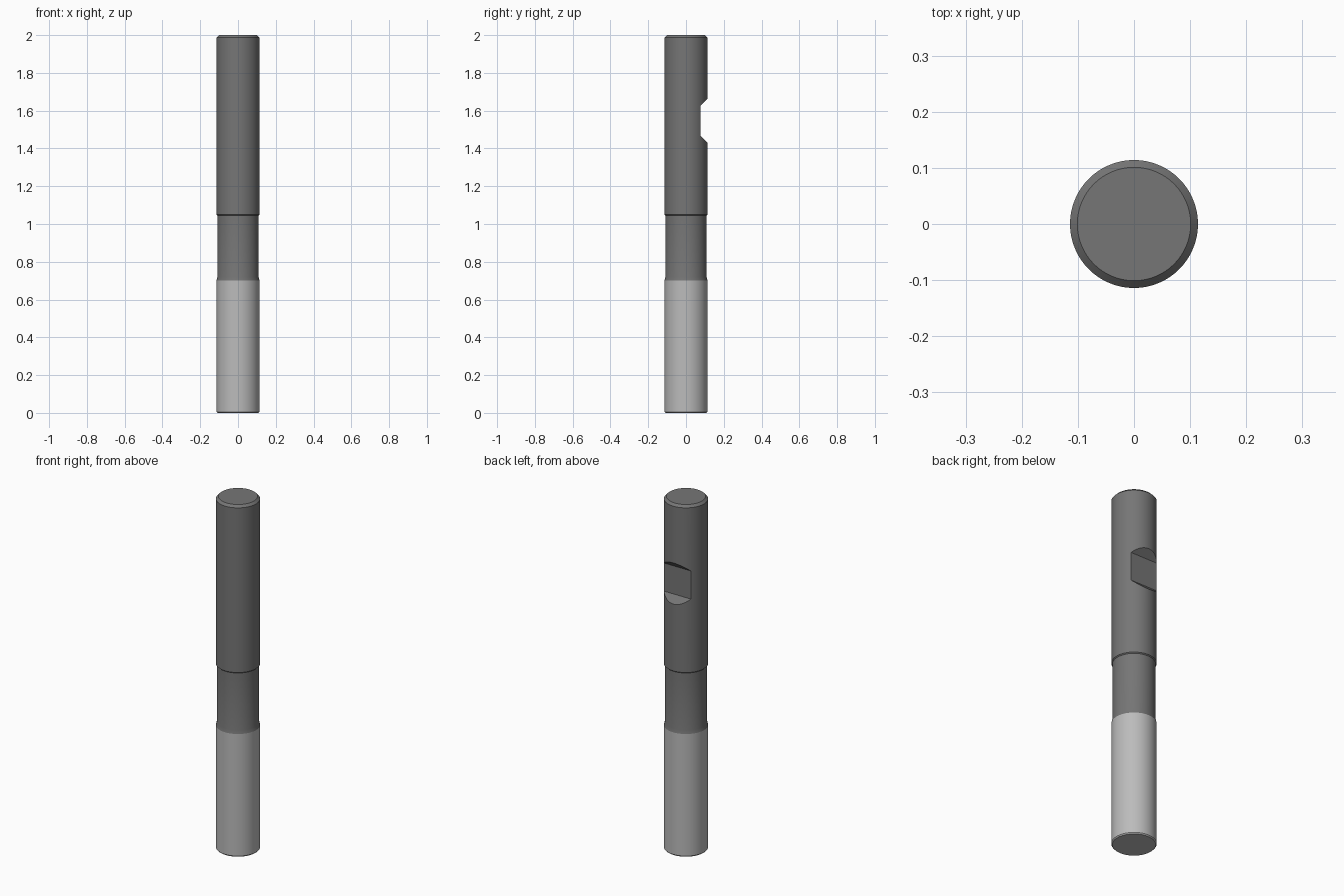
import bpy, bmesh, math

if "Cube" in bpy.data.objects:
    bpy.data.objects.remove(bpy.data.objects["Cube"])

SEG = 96


def material(name, v):
    m = bpy.data.materials.new(name)
    m.diffuse_color = (v, v, v, 1)
    m.use_nodes = True
    m.node_tree.nodes["Principled BSDF"].inputs["Base Color"].default_value = m.diffuse_color
    return m


def finish(bm, name, mat=None):
    bmesh.ops.recalc_face_normals(bm, faces=bm.faces[:])
    me = bpy.data.meshes.new(name)
    bm.to_mesh(me)
    bm.free()
    ob = bpy.data.objects.new(name, me)
    bpy.context.collection.objects.link(ob)
    if mat:
        me.materials.append(mat)
    return ob


def lathe(name, profile, mat):
    """Stack rings of (radius, z) and cap both ends."""
    bm = bmesh.new()
    rings = [[bm.verts.new((r * math.cos(2 * math.pi * i / SEG),
                            r * math.sin(2 * math.pi * i / SEG), z))
              for i in range(SEG)] for r, z in profile]
    for a, b in zip(rings, rings[1:]):
        for i in range(SEG):
            j = (i + 1) % SEG
            bm.faces.new((a[i], a[j], b[j], b[i]))
    bm.faces.new(rings[0][::-1])
    bm.faces.new(rings[-1])
    return finish(bm, name, mat)


def smooth(ob):
    bpy.ops.object.select_all(action='DESELECT')
    ob.select_set(True)
    bpy.context.view_layer.objects.active = ob
    bpy.ops.object.shade_smooth_by_angle(angle=math.radians(25))


dark = material("dark_steel", 0.18)
light = material("light_steel", 0.50)

# Cutting end with a tiny bottom chamfer
cutter = lathe("cutting_end", [(0.109, 0), (0.114, 0.006), (0.114, 0.70)], light)

# Shank: short taper, relieved neck, full-diameter grip, top chamfer
shank = lathe("shank", [(0.114, 0.70), (0.109, 0.72), (0.109, 1.045), (0.114, 1.05),
                        (0.114, 1.987), (0.101, 2.0)], dark)

# Clamping flat with 45-degree ends on the back of the shank
bm = bmesh.new()
ends = [[bm.verts.new((x, y, z)) for y, z in
         [(0.077, 1.467), (0.077, 1.627), (0.157, 1.707), (0.157, 1.387)]]
        for x in (-0.2, 0.2)]
bm.faces.new(ends[0])
bm.faces.new(ends[1][::-1])
for i in range(4):
    j = (i + 1) % 4
    bm.faces.new((ends[0][i], ends[0][j], ends[1][j], ends[1][i]))
notch = finish(bm, "flat_helper", dark)
notch.hide_render = True

cut = shank.modifiers.new("clamping_flat", 'BOOLEAN')
cut.operation = 'DIFFERENCE'
cut.solver = 'EXACT'
cut.object = notch
bpy.context.view_layer.objects.active = shank
bpy.ops.object.modifier_apply(modifier=cut.name)
bpy.data.objects.remove(notch)

smooth(cutter)
smooth(shank)
